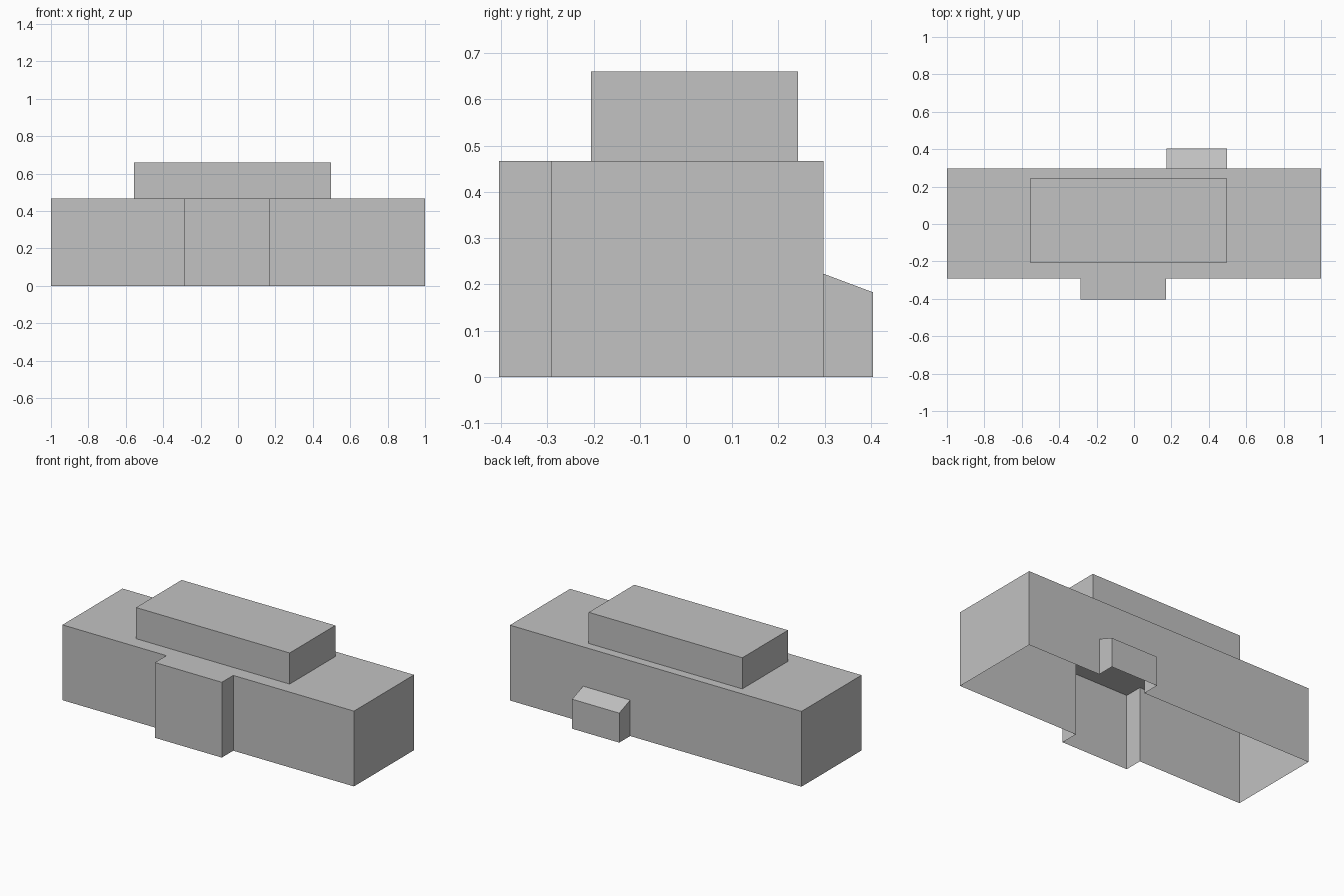
import bpy, bmesh

cube = bpy.data.objects.get("Cube")
if cube:
    bpy.data.objects.remove(cube, do_unlink=True)

# One plain grey for the whole building
grey = bpy.data.materials.new("light grey")
grey.use_nodes = True
colour = (0.54, 0.54, 0.54, 1)
grey.diffuse_color = colour
grey.node_tree.nodes["Principled BSDF"].inputs["Base Color"].default_value = colour

HALL_Z, TOP_Z = 0.467, 0.66
FRONT, BACK = -0.292, 0.297
BAY = (-0.287, 0.172)             # x range of the front bay
PORCH = (0.175, 0.498)            # x range of the rear porch
UPPER_X, UPPER_Y = (-0.556, 0.498), (-0.205, 0.242)
EAVE_Z, PORCH_Z = 0.183, 0.223


def part(name, polygons):
    """Make an open shell from a short list of flat polygons."""
    bm = bmesh.new()
    for poly in polygons:
        bm.faces.new([bm.verts.new(p) for p in poly])
    bmesh.ops.remove_doubles(bm, verts=bm.verts, dist=1e-5)
    mesh = bpy.data.meshes.new(name)
    bm.to_mesh(mesh)
    bm.free()
    mesh.materials.append(grey)
    obj = bpy.data.objects.new(name, mesh)
    bpy.context.collection.objects.link(obj)
    return obj


def wall_y(x0, x1, y, z0, z1, out):
    """Wall across x, facing -y (out = -1) or +y (out = 1)."""
    pts = [(x0, y, z0), (x1, y, z0), (x1, y, z1), (x0, y, z1)]
    return pts if out < 0 else pts[::-1]


def wall_x(x, y0, y1, z0, z1, out):
    """Wall across y, facing -x (out = -1) or +x (out = 1)."""
    pts = [(x, y0, z0), (x, y1, z0), (x, y1, z1), (x, y0, z1)]
    return pts if out > 0 else pts[::-1]


def flat(x0, x1, y0, y1, z):
    return [(x0, y0, z), (x1, y0, z), (x1, y1, z), (x0, y1, z)]


# Main hall: open below, with openings into the bay, porch and upper storey
ux0, ux1 = UPPER_X
uy0, uy1 = UPPER_Y
part("main_hall", [
    wall_x(-1, FRONT, BACK, 0, HALL_Z, -1),
    wall_x(1, FRONT, BACK, 0, HALL_Z, 1),
    wall_y(-1, BAY[0], FRONT, 0, HALL_Z, -1),
    wall_y(BAY[1], 1, FRONT, 0, HALL_Z, -1),
    wall_y(-1, PORCH[0], BACK, 0, HALL_Z, 1),
    wall_y(PORCH[1], 1, BACK, 0, HALL_Z, 1),
    wall_y(PORCH[0], PORCH[1], BACK, PORCH_Z, HALL_Z, 1),
    flat(-1, ux0, FRONT, BACK, HALL_Z),
    flat(ux1, 1, FRONT, BACK, HALL_Z),
    flat(ux0, ux1, FRONT, uy0, HALL_Z),
    flat(ux0, ux1, uy1, BACK, HALL_Z),
])

# Front bay, full height, open to the hall
part("front_bay", [
    wall_y(*BAY, -0.404, 0, HALL_Z, -1),
    wall_x(BAY[0], -0.404, FRONT, 0, HALL_Z, -1),
    wall_x(BAY[1], -0.404, FRONT, 0, HALL_Z, 1),
    flat(*BAY, -0.404, FRONT, HALL_Z),
])

# Upper storey
part("upper_storey", [
    wall_x(ux0, uy0, uy1, HALL_Z, TOP_Z, -1),
    wall_x(ux1, uy0, uy1, HALL_Z, TOP_Z, 1),
    wall_y(ux0, ux1, uy0, HALL_Z, TOP_Z, -1),
    wall_y(ux0, ux1, uy1, HALL_Z, TOP_Z, 1),
    flat(ux0, ux1, uy0, uy1, TOP_Z),
])

# Rear porch with a sloping roof
p0, p1 = PORCH
end = 0.404
side = [(BACK, 0), (end, 0), (end, EAVE_Z), (BACK, PORCH_Z)]
part("rear_porch", [
    [(p1, y, z) for y, z in side],
    [(p0, y, z) for y, z in reversed(side)],
    wall_y(p0, p1, end, 0, EAVE_Z, 1),
    [(p0, BACK, PORCH_Z), (p1, BACK, PORCH_Z), (p1, end, EAVE_Z), (p0, end, EAVE_Z)],
])
